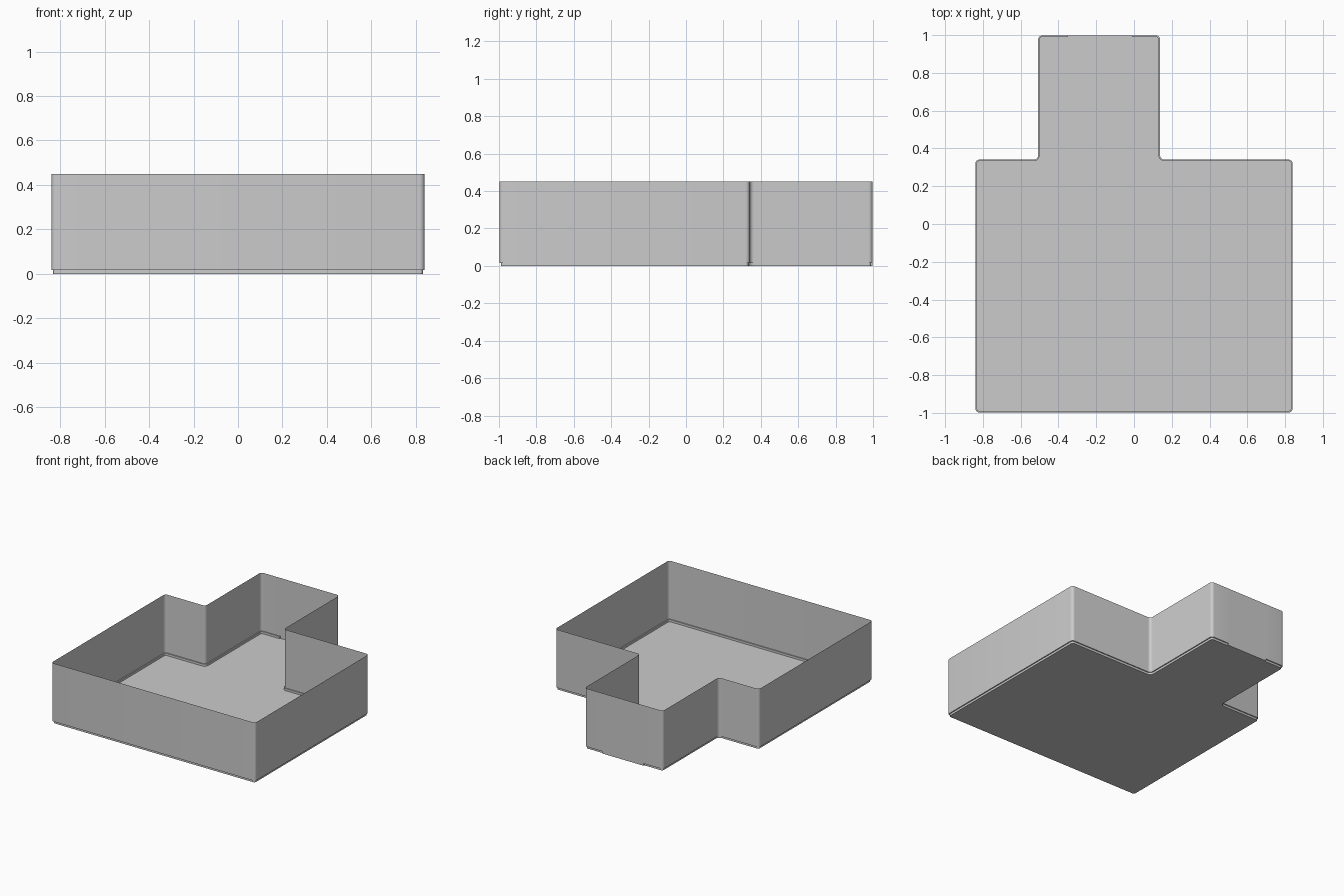
import bpy, bmesh, math
from mathutils import Vector

if "Cube" in bpy.data.objects:
    bpy.data.objects.remove(bpy.data.objects["Cube"])

HEIGHT, LEDGE, INSET, RADIUS, SEG = 0.45, 0.016, 0.008, 0.022, 6

# Plan corners, counter-clockwise; the two straight points bound the doorway
corners = [Vector(c) for c in [
    (-0.84, -0.998), (0.84, -0.998), (0.84, 0.341), (0.138, 0.341), (0.138, 0.998),
    (-0.01, 0.998), (-0.35, 0.998), (-0.508, 0.998), (-0.508, 0.341), (-0.84, 0.341)]]


def rounded_outline():
    """Return (point, outward normal) pairs and the indices of the doorway points."""
    out, door = [], []
    n = len(corners)
    for i, c in enumerate(corners):
        a = (c - corners[i - 1]).normalized()
        b = (corners[(i + 1) % n] - c).normalized()
        turn = a.x * b.y - a.y * b.x
        n0, n1 = Vector((a.y, -a.x)), Vector((b.y, -b.x))
        if abs(turn) < 0.01:
            door.append(len(out))
            out.append((c, n0))
            continue
        sign = 1 if turn > 0 else -1
        centre = c - sign * RADIUS * (n0 + n1)
        for k in range(SEG + 1):
            t = k / SEG * math.pi / 2
            nrm = n0 * math.cos(t) + n1 * math.sin(t)
            out.append((centre + sign * RADIUS * nrm, nrm))
    return out, door


outline, (d0, d1) = rounded_outline()
count = len(outline)
bm = bmesh.new()


def row(inset, z):
    return [bm.verts.new((*(p - inset * n), z)) for p, n in outline]


top, mid = row(0, HEIGHT), row(0, LEDGE)
ledge, base = row(INSET, LEDGE), row(INSET, 0)
sill = {i: bm.verts.new((*outline[i][0], 0)) for i in (d0, d1)}

# Walls, then recessed skirting ledge, left out at the doorway
for i in range(count):
    j = (i + 1) % count
    bm.faces.new((mid[i], mid[j], top[j], top[i]))
    if i == d0:
        bm.faces.new((sill[i], sill[j], mid[j], mid[i]))
    else:
        bm.faces.new((ledge[i], ledge[j], mid[j], mid[i]))
        bm.faces.new((base[i], base[j], ledge[j], ledge[i]))

# Skirting ends beside the doorway
bm.faces.new((base[d0], ledge[d0], mid[d0], sill[d0]))
bm.faces.new((base[d1], sill[d1], mid[d1], ledge[d1]))

# Floor, reaching out to the wall line at the doorway
loop = base[:d0 + 1] + [sill[d0], sill[d1]] + base[d1:]
bm.faces.new(loop[::-1])

mesh = bpy.data.meshes.new("room_shell")
bm.to_mesh(mesh)
bm.free()
room = bpy.data.objects.new("room_shell", mesh)
bpy.context.collection.objects.link(room)
bpy.context.view_layer.objects.active = room
room.select_set(True)
bpy.ops.object.shade_smooth_by_angle(angle=math.radians(30))
